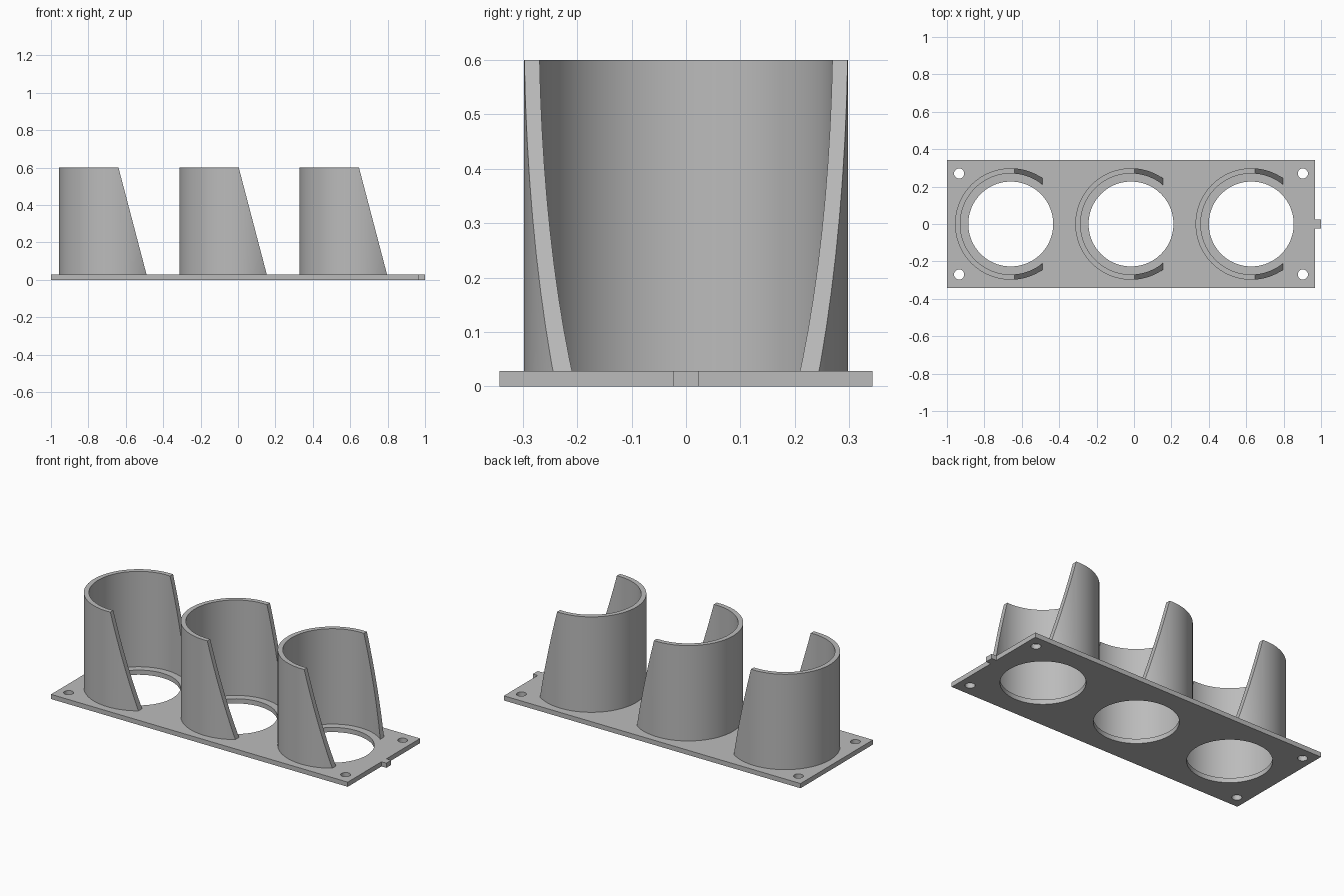
import bpy, bmesh, math
from mathutils import Vector

cube = bpy.data.objects.get("Cube")
if cube:
    bpy.data.objects.remove(cube)

PLATE_T, TOP = 0.028, 0.6
CENTRES = (-0.659, -0.016, 0.627)
OUTER, INNER, HOLE = 0.298, 0.27, 0.227
HALF_W = 0.343

grey = bpy.data.materials.new("plain grey")
grey.use_nodes = True
colour = (0.5, 0.5, 0.5, 1)
grey.diffuse_color = colour
grey.node_tree.nodes["Principled BSDF"].inputs["Base Color"].default_value = colour


def finish(name, bm):
    bmesh.ops.recalc_face_normals(bm, faces=bm.faces)
    mesh = bpy.data.meshes.new(name)
    bm.to_mesh(mesh)
    bm.free()
    mesh.materials.append(grey)
    obj = bpy.data.objects.new(name, mesh)
    bpy.context.collection.objects.link(obj)
    bpy.ops.object.select_all(action='DESELECT')
    obj.select_set(True)
    bpy.context.view_layer.objects.active = obj
    bpy.ops.object.shade_smooth_by_angle(angle=math.radians(30))
    return obj


def circle(x, y, r, n):
    return [(x + r * math.cos(2 * math.pi * i / n),
             y + r * math.sin(2 * math.pi * i / n)) for i in range(n)]


# Base plate: outline with end tab, three large openings and four screw holes
tab, end = 0.023, 0.968
outline = [(-1, -HALF_W), (end, -HALF_W), (end, -tab), (1, -tab),
           (1, tab), (end, tab), (end, HALF_W), (-1, HALF_W)]
loops = [outline] + [circle(x, 0, HOLE, 96) for x in CENTRES]
loops += [circle(x, y, 0.027, 32) for x in (-0.935, 0.903) for y in (-0.27, 0.27)]

curve = bpy.data.curves.new("plate_profile", 'CURVE')
curve.dimensions = '2D'
curve.fill_mode = 'BOTH'
curve.extrude = PLATE_T / 2
for pts in loops:
    spline = curve.splines.new('POLY')
    spline.points.add(len(pts) - 1)
    for p, (x, y) in zip(spline.points, pts):
        p.co = (x, y, 0, 1)
    spline.use_cyclic_u = True
profile = bpy.data.objects.new("plate_profile", curve)
bpy.context.collection.objects.link(profile)
bpy.context.view_layer.update()
bm = bmesh.new()
bm.from_mesh(profile.to_mesh())
profile.to_mesh_clear()
bpy.data.objects.remove(profile)
bmesh.ops.remove_doubles(bm, verts=bm.verts, dist=0.0001)
bmesh.ops.translate(bm, verts=bm.verts, vec=(0, 0, PLATE_T / 2))
finish("base_plate", bm)


# Cup holders: tubes sliced open by a slanted plane on the +x side
def cup(name, cx, n=96):
    bm = bmesh.new()
    corners = ((OUTER, 0.02), (OUTER, TOP), (INNER, TOP), (INNER, 0.02))
    rings = [[bm.verts.new((x, y, z)) for x, y in circle(cx, 0, r, n)]
             for r, z in corners]
    for k in range(4):
        a, b = rings[k], rings[(k + 1) % 4]
        for i in range(n):
            j = (i + 1) % n
            bm.faces.new((a[i], a[j], b[j], b[i]))
    low, high = Vector((cx + 0.17, 0, PLATE_T)), Vector((cx + 0.02, 0, TOP))
    slope = high - low
    normal = Vector((slope.z, 0, -slope.x)).normalized()
    bmesh.ops.bisect_plane(bm, geom=bm.verts[:] + bm.edges[:] + bm.faces[:],
                           plane_co=low, plane_no=normal, clear_outer=True)
    rim = [e for e in bm.edges if e.is_boundary]
    bmesh.ops.holes_fill(bm, edges=rim, sides=0)
    finish(name, bm)


for label, cx in zip(("right", "middle", "left"), CENTRES):
    cup(label + "_open_tube", cx)
